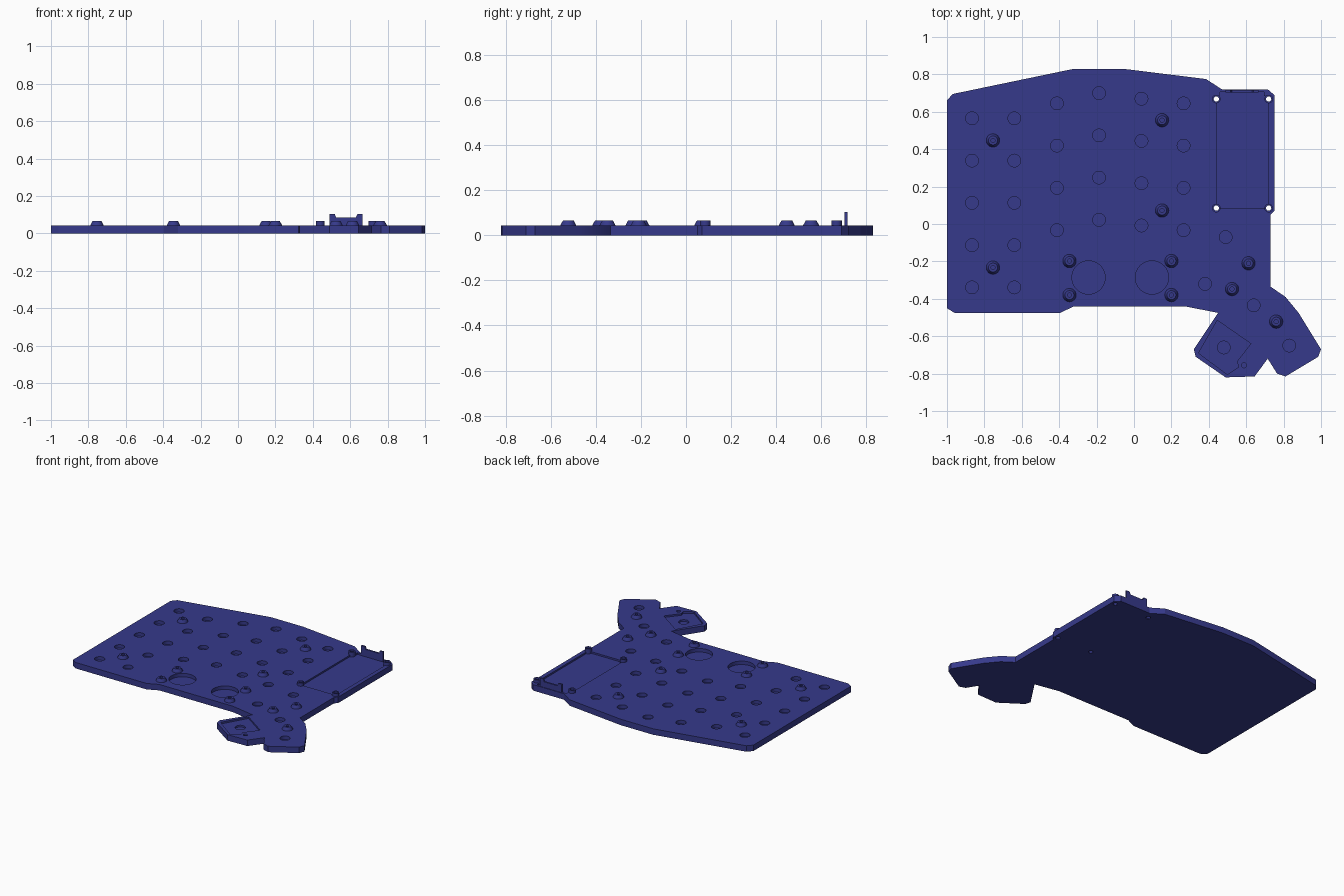
import bpy, bmesh, math

if "Cube" in bpy.data.objects:
    bpy.data.objects.remove(bpy.data.objects["Cube"])

TOP = 0.043  # plate thickness

mat = bpy.data.materials.new("deep blue")
mat.diffuse_color = (0.037, 0.042, 0.26, 1)
mat.use_nodes = True
mat.node_tree.nodes["Principled BSDF"].inputs["Base Color"].default_value = mat.diffuse_color


def make(name, bm, smooth=False):
    bmesh.ops.recalc_face_normals(bm, faces=bm.faces)
    me = bpy.data.meshes.new(name)
    bm.to_mesh(me)
    bm.free()
    me.materials.append(mat)
    ob = bpy.data.objects.new(name, me)
    bpy.context.collection.objects.link(ob)
    if smooth:
        bpy.ops.object.select_all(action='DESELECT')
        ob.select_set(True)
        bpy.context.view_layer.objects.active = ob
        bpy.ops.object.shade_smooth_by_angle(angle=math.radians(35))
    return ob


def prism(bm, pts, z0, z1):
    """Closed prism from an outline in x, y."""
    lo = [bm.verts.new((x, y, z0)) for x, y in pts]
    hi = [bm.verts.new((x, y, z1)) for x, y in pts]
    bm.faces.new(lo[::-1])
    bm.faces.new(hi)
    n = len(pts)
    for i in range(n):
        j = (i + 1) % n
        bm.faces.new((lo[i], lo[j], hi[j], hi[i]))


def circle(x, y, r, n=32):
    return [(x + r * math.cos(2 * math.pi * i / n), y + r * math.sin(2 * math.pi * i / n))
            for i in range(n)]


def ring(bm, x, y, profile, n=24):
    """Closed (radius, height) profile turned around a vertical axis."""
    loops = [[bm.verts.new((px, py, z)) for px, py in circle(x, y, r, n)] for r, z in profile]
    for a, b in zip(loops, loops[1:] + loops[:1]):
        for i in range(n):
            j = (i + 1) % n
            bm.faces.new((a[i], a[j], b[j], b[i]))


def cut(ob, shapes):
    """Subtract a set of separate prisms (outline, bottom, top)."""
    bm = bmesh.new()
    for s in shapes:
        prism(bm, *s)
    cutter = make("cutter", bm)
    cutter.hide_render = True
    mod = ob.modifiers.new("cut", 'BOOLEAN')
    mod.operation, mod.solver, mod.object = 'DIFFERENCE', 'EXACT', cutter
    bpy.ops.object.select_all(action='DESELECT')
    ob.select_set(True)
    bpy.context.view_layer.objects.active = ob
    bpy.ops.object.modifier_apply(modifier=mod.name)
    bpy.data.objects.remove(cutter)


# Plate outline with the thumb wing at the lower right
outline = [(-1, .66), (-.97, .695), (-.32, .83), (-.06, .83), (.385, .775), (.47, .72),
           (.715, .72), (.75, .69), (.75, .07), (.73, .05), (.73, -.335), (.81, -.39),
           (.88, -.475), (1, -.67), (.985, -.71), (.81, -.815), (.765, -.80), (.715, -.72),
           (.645, -.815), (.49, -.82), (.33, -.71), (.32, -.67), (.45, -.475), (.27, -.44),
           (-.32, -.44), (-.395, -.475), (-.96, -.475), (-1, -.45)]
bm = bmesh.new()
prism(bm, outline, 0, TOP)
plate = make("base_plate", bm)

# Shallow pockets for the controller board and the thumb pad
board = [(.44, .085), (.72, .085), (.72, .685), (.695, .685), (.695, .705), (.46, .705),
         (.46, .685), (.44, .685)]
pad = [(.445, -.515), (.625, -.64), (.55, -.735), (.56, -.765), (.53, -.785), (.50, -.805),
       (.345, -.69)]
cut(plate, [(board, .031, .1), (pad, .031, .1)])

# Blind round recesses in staggered columns, thumb cluster and two large ones
columns = [(-.866, .565, 5), (-.64, .565, 5), (-.412, .645, 4), (-.187, .70, 4),
           (.04, .67, 4), (.265, .645, 4)]
spots = [(x, y - .226 * i) for x, y, n in columns for i in range(n)]
spots += [(.38, -.32), (.49, -.07), (.64, -.435), (.83, -.65), (.48, -.66)]
shapes = [(circle(x, y, .034), .018, .1) for x, y in spots]
shapes += [(circle(x, -.286, .089, 48), .018, .1) for x in (-.243, .096)]
shapes.append((circle(.588, -.755, .014, 16), .025, .1))
# Through holes at the corners of the board pocket
corners = [(x, y) for x in (.44, .72) for y in (.085, .668)]
shapes += [(circle(x, y, .016, 24), -.1, .1) for x, y in corners]
cut(plate, shapes)
bpy.ops.object.shade_smooth_by_angle(angle=math.radians(20))

# Conical screw standoffs
bm = bmesh.new()
for x, y in [(-.754, .447), (-.754, -.233), (.15, .555), (.15, .072), (-.345, -.198),
             (-.345, -.38), (.2, -.198), (.2, -.38), (.612, -.21), (.524, -.348),
             (.76, -.522)]:
    ring(bm, x, y, [(.011, TOP - .005), (.036, TOP - .005), (.036, TOP), (.024, .065),
                    (.011, .065)])
make("screw_standoffs", bm, True)

# Hollow pegs around the through holes
bm = bmesh.new()
for x, y in corners:
    ring(bm, x, y, [(.014, .005), (.023, .005), (.023, .065), (.014, .065)])
make("board_pegs", bm, True)

# Upright stop behind the board, with a raised tab at each end
bm = bmesh.new()
prof = [(.49, .02), (.665, .02), (.665, .103), (.638, .103), (.63, .084), (.525, .084),
        (.517, .103), (.49, .103)]
prism(bm, prof, 0, .012)
for v in bm.verts:
    x, z, d = v.co
    v.co = (x, .704 + d, z)
make("board_stop", bm)
